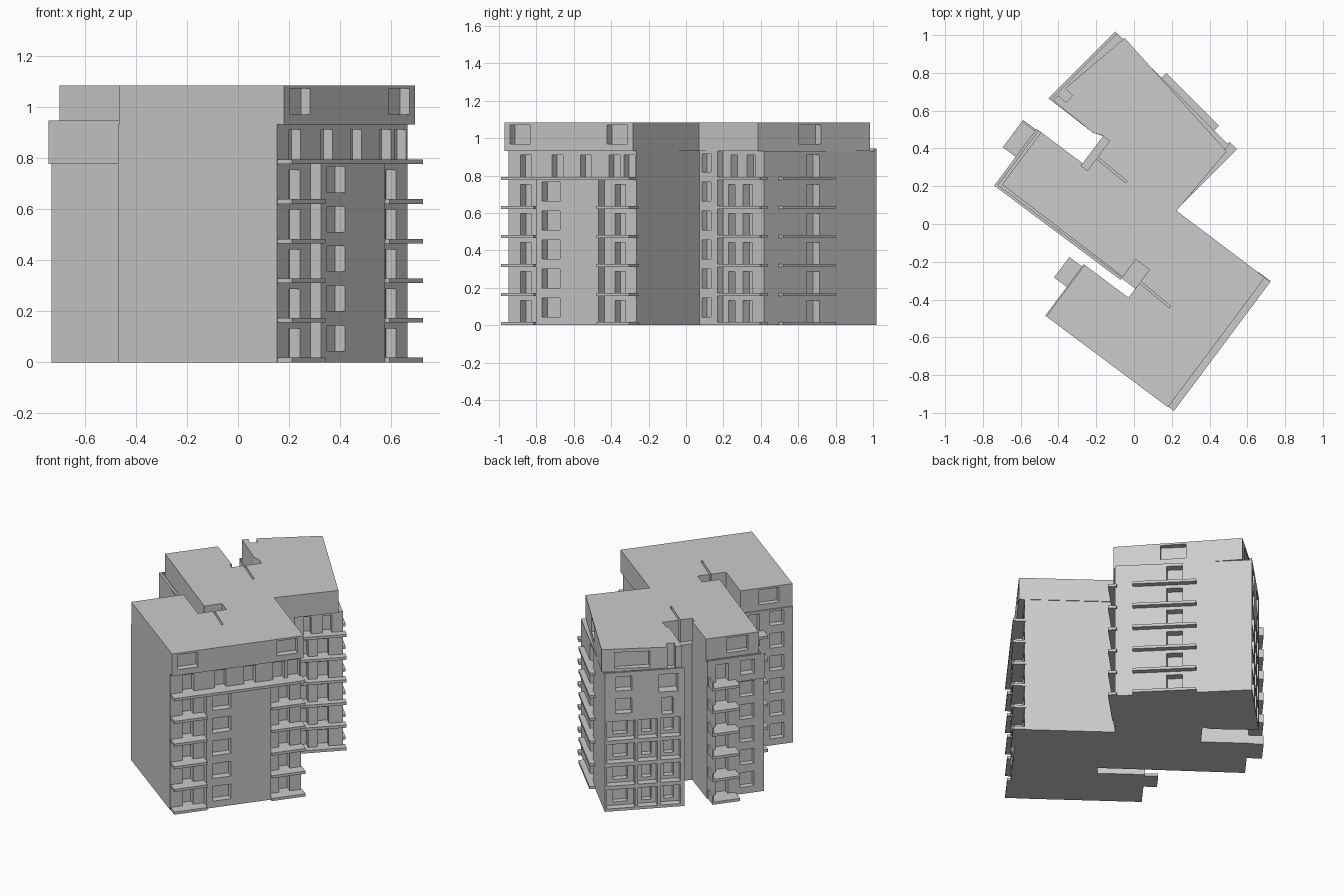
import bpy, bmesh, math

if "Cube" in bpy.data.objects:
    bpy.data.objects.remove(bpy.data.objects["Cube"])

C, S = 0.801, 0.598
R = math.sqrt(0.5)
FH = 0.155            # storey height
Z5, Z6, ZT = 0.775, 0.93, 1.083


def A(p, q):          # front and middle wings: p faces front right, q back right
    return (C * p + S * q, -S * p + C * q)


def B(s, t):          # back wing: s faces back right, t front right
    return (R * (s + t), R * (s - t))


def rect(f, a0, a1, b0, b1):
    return [f(a0, b0), f(a1, b0), f(a1, b1), f(a0, b1)]


def prisms(name, items):
    """One object out of (outline, z0, z1) extrusions."""
    bm = bmesh.new()
    for pts, z0, z1 in items:
        lo = [bm.verts.new((x, y, z0)) for x, y in pts]
        hi = [bm.verts.new((x, y, z1)) for x, y in pts]
        bm.faces.new(lo)
        bm.faces.new(hi)
        n = len(pts)
        for i in range(n):
            j = (i + 1) % n
            bm.faces.new((lo[i], lo[j], hi[j], hi[i]))
    bmesh.ops.recalc_face_normals(bm, faces=bm.faces[:])
    me = bpy.data.meshes.new(name)
    bm.to_mesh(me)
    bm.free()
    ob = bpy.data.objects.new(name, me)
    bpy.context.collection.objects.link(ob)
    return ob


def cut(ob, items):
    """Subtract openings from a wall body."""
    cutter = prisms("cutter", items)
    cutter.hide_render = True
    m = ob.modifiers.new("openings", 'BOOLEAN')
    m.operation, m.solver, m.object = 'DIFFERENCE', 'EXACT', cutter
    bpy.context.view_layer.objects.active = ob
    bpy.ops.object.modifier_apply(modifier=m.name)
    bpy.data.objects.remove(cutter)


# shared outline of the west and court sides
def west(p, q0):
    return [B(.15, -.79), A(-.463, .257), A(-.41, .275), A(-.41, .095), A(p, .095),
            A(p, q0), A(.12, q0 + .01), A(.21, q0 + .01), A(.21, -.33), A(-.086, -.33)]


# storeys 0-4
low = prisms("lower_storeys", [(
    [A(-.086, -.67), A(.69, -.67), A(.69, -.45), A(.74, -.45), A(.74, -.03), A(.69, -.03),
     A(.69, .185), (.213, .072), B(.34, .10), B(.34, .06), B(.65, .06), B(.65, -.79)]
    + west(-.705, -.275), 0, Z5)])

# storey 5, set back behind a continuous balcony
mid = prisms("set_back_storey", [(
    [A(-.086, -.67), A(.69, -.67), A(.69, .185), (.213, .072), B(.34, .10), B(.34, .06),
     B(.65, .06), B(.65, -.79)] + west(-.715, -.28), Z5, Z6)])

# top storey, with stair notches and roof slits
top = prisms("top_storey", [(
    [A(-.08, -.67), A(.725, -.67), A(.725, .188), (.225, .07), (.49, .385), (-.05, .985),
     B(.25, -.765), B(.25, -.71), B(.20, -.71), B(.20, -.765), B(.16, -.765),
     A(-.463, .257), A(-.417, .275), A(-.367, .275), A(-.367, .170), A(-.164, .160),
     A(-.164, .148), A(-.367, .158), A(-.367, .08), A(-.41, .08), A(-.41, .095),
     A(-.685, .095), A(-.685, -.25), A(.12, -.26), A(.12, -.145), A(.21, -.145),
     A(.21, -.222), A(.415, -.232), A(.415, -.244), A(.21, -.234), A(.21, -.33),
     A(-.08, -.33)], Z6, ZT)])

# windows and doors of storeys 0-4
first, second = [], []
for i in range(5):
    z = i * FH
    win, door = (z + .045, z + .145), (z + .018, z + .132)
    first += [
        (rect(A, .69, .80, -.41, -.29), *win),
        (rect(A, .64, .72, -.59, -.52), *door),
        (rect(A, .64, .72, .04, .11), *door),
        (rect(B, .22, .29, .06, .15), *win),
        (rect(B, .38, .43, .01, .08), *door),
        (rect(B, .49, .56, .01, .08), *door),
        (rect(B, .60, .70, -.36, -.26), *door),
        (rect(A, -.75, -.665, -.21, -.12), *win),
        (rect(A, -.75, -.665, -.04, .04), *door),
        (rect(A, -.12, -.045, -.61, -.52), *win),
        (rect(A, -.12, -.045, -.45, -.38), *door),
    ]
    if i < 4:         # open loggias on the back left end
        for s0, s1 in ((.46, .635), (.32, .44), (.175, .30)):
            first.append((rect(B, s0, s1, -.83, -.74), z + .018, z + .147))
        for s0, s1 in ((.50, .59), (.35, .41), (.21, .27)):
            second.append((rect(B, s0, s1, -.76, -.70), z + .04, z + .132))
    else:
        first += [(rect(B, .48, .58, -.83, -.74), *win),
                  (rect(B, .22, .29, -.83, -.74), *door)]
cut(low, first)
cut(low, second)

# storey 5 doors and windows
d5, w5 = (Z5 + .016, Z5 + .135), (Z5 + .045, Z5 + .14)
cut(mid, [(rect(A, .645, .72, q, q + .075), *d5) for q in (-.59, -.38, -.19, .0, .10)] + [
    (rect(B, .22, .29, .06, .15), *w5),
    (rect(B, .40, .45, .01, .08), *d5),
    (rect(B, .52, .58, .01, .08), *d5),
    (rect(B, .60, .70, -.36, -.26), *d5),
    (rect(A, -.75, -.665, -.21, -.12), *w5),
    (rect(A, -.75, -.665, -.04, .04), *d5),
    (rect(A, -.12, -.045, -.61, -.52), *w5),
    (rect(A, -.12, -.045, -.45, -.38), *d5),
    (rect(B, .48, .58, -.83, -.74), *w5),
    (rect(B, .19, .31, -.83, -.72), *d5)])

# top storey windows
w6 = (.97, 1.07)
cut(top, [(rect(A, .68, .77, -.635, -.50), *w6),
          (rect(A, .68, .77, .015, .15), *w6),
          (rect(B, .60, .71, -.38, -.22), *w6),
          (rect(B, .36, .58, -.83, -.71), .95, 1.06),
          (rect(A, -.72, -.65, -.18, -.04), *w6),
          (rect(A, -.12, -.045, -.58, -.45), *w6)])

# balcony slabs, storey by storey
slabs = []
for i in range(6):
    z = i * FH
    outlines = [rect(A, -.80, -.70, -.09, .09),
                rect(A, -.17, -.08, -.48, -.345),
                rect(B, .64, .686, -.445, -.05)]
    if i < 5:
        outlines += [rect(A, .68, .762, -.667, -.45), rect(A, .68, .762, -.03, .19),
                     rect(B, .34, .665, .05, .105)]
    else:
        outlines += [rect(A, .68, .762, -.667, .188), rect(B, .21, .665, .05, .105)]
    slabs += [(o, z, z + .018) for o in outlines]
prisms("balcony_slabs", slabs)

# side screens on the small west balconies
prisms("balcony_screens", [
    (rect(A, -.80, -.70, .08, .09), i * FH + .018, i * FH + .06) for i in range(6)])

# low parapets of the roof terraces
prisms("terrace_parapets", [
    (rect(A, -.715, -.70, -.28, .095), Z6, .945),
    (rect(A, -.70, .12, -.28, -.265), Z6, .945),
    (rect(B, .15, .65, -.79, -.775), Z6, .945)])
